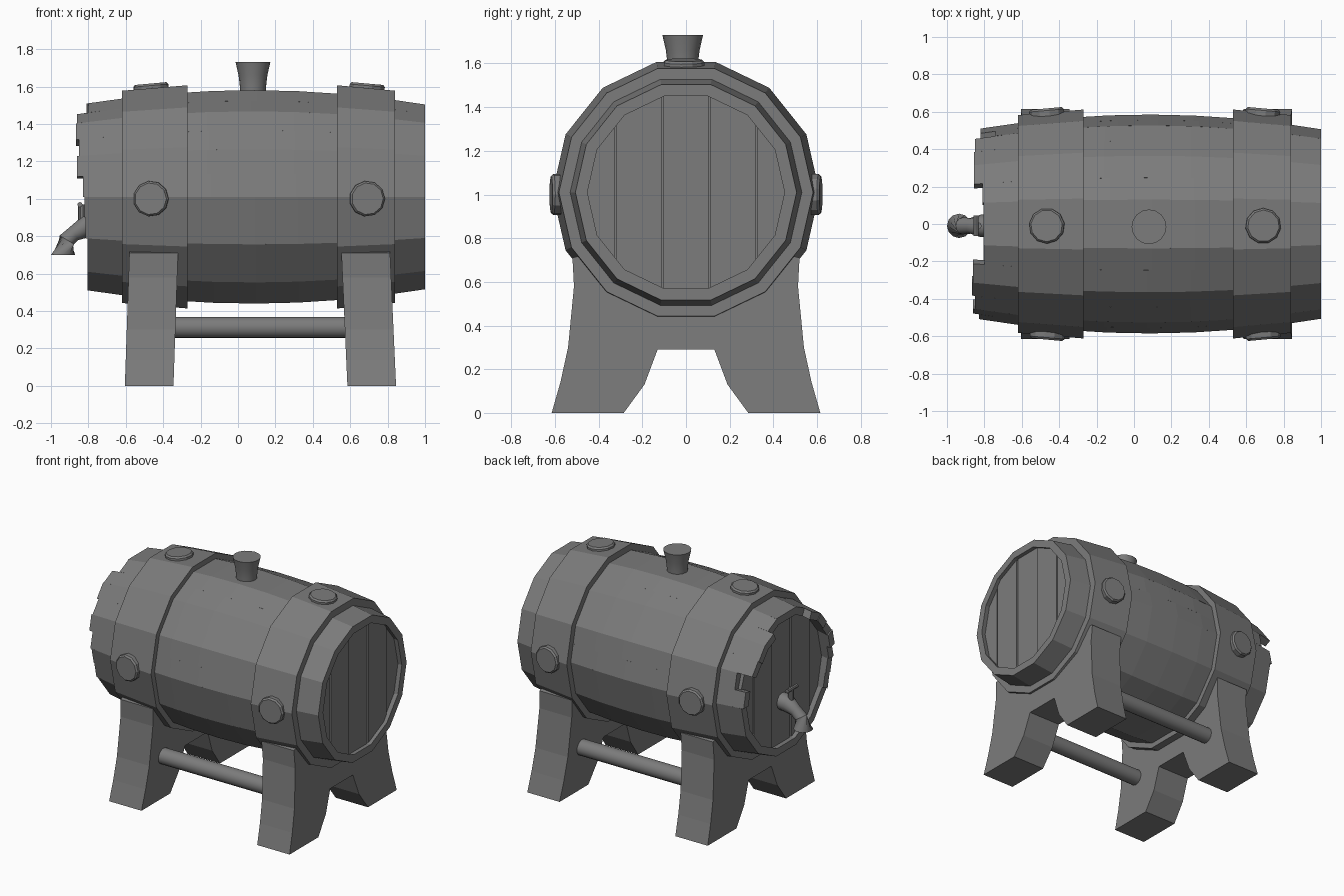
import bpy, bmesh
from math import sin, cos, pi, radians, sqrt
from mathutils import Vector

if "Cube" in bpy.data.objects:
    bpy.data.objects.remove(bpy.data.objects["Cube"])

SIDES = 14
AXIS_Z = 1.01
MID_X = 0.08

grey = bpy.data.materials.new("dark_grey")
grey.use_nodes = True
grey.diffuse_color = (0.2, 0.2, 0.2, 1)
grey.node_tree.nodes["Principled BSDF"].inputs["Base Color"].default_value = (0.2, 0.2, 0.2, 1)


def finish(name, bm, smooth=False):
    bmesh.ops.recalc_face_normals(bm, faces=bm.faces)
    mesh = bpy.data.meshes.new(name)
    bm.to_mesh(mesh)
    bm.free()
    mesh.materials.append(grey)
    obj = bpy.data.objects.new(name, mesh)
    bpy.context.collection.objects.link(obj)
    if smooth:
        bpy.ops.object.select_all(action="DESELECT")
        obj.select_set(True)
        bpy.context.view_layer.objects.active = obj
        bpy.ops.object.shade_smooth_by_angle(angle=radians(35))
    return obj


def loft(bm, loops, closed=False):
    """Skin a series of loops, capped at both ends or joined into a ring."""
    rings = [[bm.verts.new(p) for p in loop] for loop in loops]
    n = len(rings[0])
    pairs = list(zip(rings, rings[1:]))
    if closed:
        pairs.append((rings[-1], rings[0]))
    else:
        bm.faces.new(rings[0])
        bm.faces.new(rings[-1])
    for a, b in pairs:
        for i in range(n):
            j = (i + 1) % n
            bm.faces.new((a[i], a[j], b[j], b[i]))


def circle(center, direction, radius, n):
    rot = Vector(direction).to_track_quat("Z", "Y")
    return [Vector(center) + rot @ Vector((radius * cos(2 * pi * i / n), radius * sin(2 * pi * i / n), 0))
            for i in range(n)]


def turned(name, stations, n, smooth=True):
    """Stations are (center, direction, radius)."""
    bm = bmesh.new()
    loft(bm, [circle(c, d, r, n) for c, d, r in stations])
    return finish(name, bm, smooth)


def around(x, r, k):
    a = 2 * pi * k / SIDES
    return Vector((x, r * cos(a), AXIS_Z + r * sin(a)))


def barrel_radius(x):
    return 0.585 - 0.075 * ((x - MID_X) / 0.9) ** 2


# Staves: each side is two half boards, with ragged ends near the tap
ragged = {0: -0.82, 1: -0.74, 2: -0.85, 3: -0.855, 4: -0.855, 5: -0.81, 8: -0.80, 9: -0.86,
          10: -0.865, 11: -0.85, 12: -0.86, 13: -0.83, 14: -0.82, 15: -0.815}
bm = bmesh.new()
for half in range(2 * SIDES):
    k, t = divmod(half, 2)
    start = ragged.get(half, -0.805)
    loops = []
    for s in range(9):
        x = start + (1.0 - start) * s / 8
        r = barrel_radius(x)

        def edge(radius, u):
            return around(x, radius, k).lerp(around(x, radius, k + 1), u)
        u, v = t * 0.5, t * 0.5 + 0.5
        loops.append([edge(r, u), edge(r, v), edge(r - 0.055, v), edge(r - 0.055, u)])
    loft(bm, loops)
finish("barrel_staves", bm)

# Heads: five upright boards in each end, trimmed to the round
for name, face_x, sign in (("tap_head", -0.765, -1), ("plain_head", 0.965, 1)):
    bm = bmesh.new()
    width, radius = 0.215, 0.47
    for i in range(-2, 3):
        lo = max(i * width - width / 2 + 0.004, -radius + 0.01)
        hi = min(i * width + width / 2 - 0.004, radius - 0.01)
        ys = [lo + (hi - lo) * j / 4 for j in range(5)]
        outline = [(y, sqrt(radius ** 2 - y * y)) for y in ys]
        outline += [(y, -h) for y, h in reversed(outline)]
        front = face_x + sign * 0.006 * (i % 2)
        loft(bm, [[(x, y, AXIS_Z + z) for y, z in outline] for x in (front, face_x - sign * 0.06)])
    # Backing board closes the gaps
    loft(bm, [[around(face_x - sign * d, 0.47, k) for k in range(SIDES)] for d in (0.02, 0.07)])
    finish(name, bm)

# Wide hoops, thicker toward the middle of the barrel
for name, outer_x, inner_x in (("left_hoop", 0.84, 0.53), ("right_hoop", -0.62, -0.27)):
    bm = bmesh.new()
    section = ((outer_x, 0.582), (inner_x, 0.612), (inner_x, 0.54), (outer_x, 0.50))
    loft(bm, [[around(x, r, k) for k in range(SIDES)] for x, r in section], closed=True)
    finish(name, bm)

# Round studs on the top, front and back of each hoop
for side, x, tilt in (("left", 0.69, 0.09), ("right", -0.465, -0.09)):
    for place, out, base in (("top", Vector((0, 0, 1)), Vector((x, -0.01, 1.59))),
                             ("front", Vector((0, -1, 0)), Vector((x, -0.592, 1.0))),
                             ("back", Vector((0, 1, 0)), Vector((x, 0.592, 1.0)))):
        d = (out + Vector((tilt, 0, 0))).normalized()
        turned(f"{side}_{place}_stud", [(base - d * 0.03, d, 0.095), (base + d * 0.015, d, 0.095),
                                        (base + d * 0.026, d, 0.085)], 11, False)

# Bung in the top
up = (0, 0, 1)
turned("bung", [((MID_X, -0.015, z), up, r) for z, r in ((1.5, 0.068), (1.6, 0.07), (1.66, 0.077), (1.73, 0.093))], 16)

# Stand: two arched cradles with splayed feet, half outline mirrored
half_outline = [(0.13, 0.29), (0.19, 0.13), (0.285, 0), (0.615, 0), (0.575, 0.14),
                (0.54, 0.30), (0.513, 0.58), (0.52, 0.71), (0.45, 0.73)]
outline = half_outline + [(-y, z) for y, z in reversed(half_outline)]
for name, top_x, lean in (("left_cradle", 0.682, 0.033), ("right_cradle", -0.45, -0.025)):
    bm = bmesh.new()
    loops = []
    for offset in (-0.13, 0.13):
        loops.append([(top_x + lean * (1 - z / 0.73) + offset, y, z) for y, z in outline])
    loft(bm, loops)
    finish(name, bm)

# Rods joining the cradles
for name, y in (("front_rod", -0.38), ("back_rod", 0.38)):
    turned(name, [((x, y, 0.312), (1, 0, 0), 0.057) for x in (-0.42, 0.66)], 16)

# Tap: tapered neck bending down into a flared spout
turned("tap_spout", [((-0.74, -0.01, 0.86), (-1, 0, 0), 0.06),
                     ((-0.82, -0.01, 0.85), (-1, 0, -0.15), 0.06),
                     ((-0.875, -0.01, 0.815), (-1, 0, -0.6), 0.042),
                     ((-0.915, -0.01, 0.78), (-0.6, 0, -1), 0.045),
                     ((-0.935, -0.01, 0.70), (0, 0, -1), 0.065)], 12)
turned("tap_stem", [((-0.835, -0.01, z), up, 0.02) for z in (0.84, 0.97)], 10)
turned("tap_handle", [((-0.845, y, 0.968), (0, 1, 0), 0.014) for y in (-0.065, 0.045)], 8)
